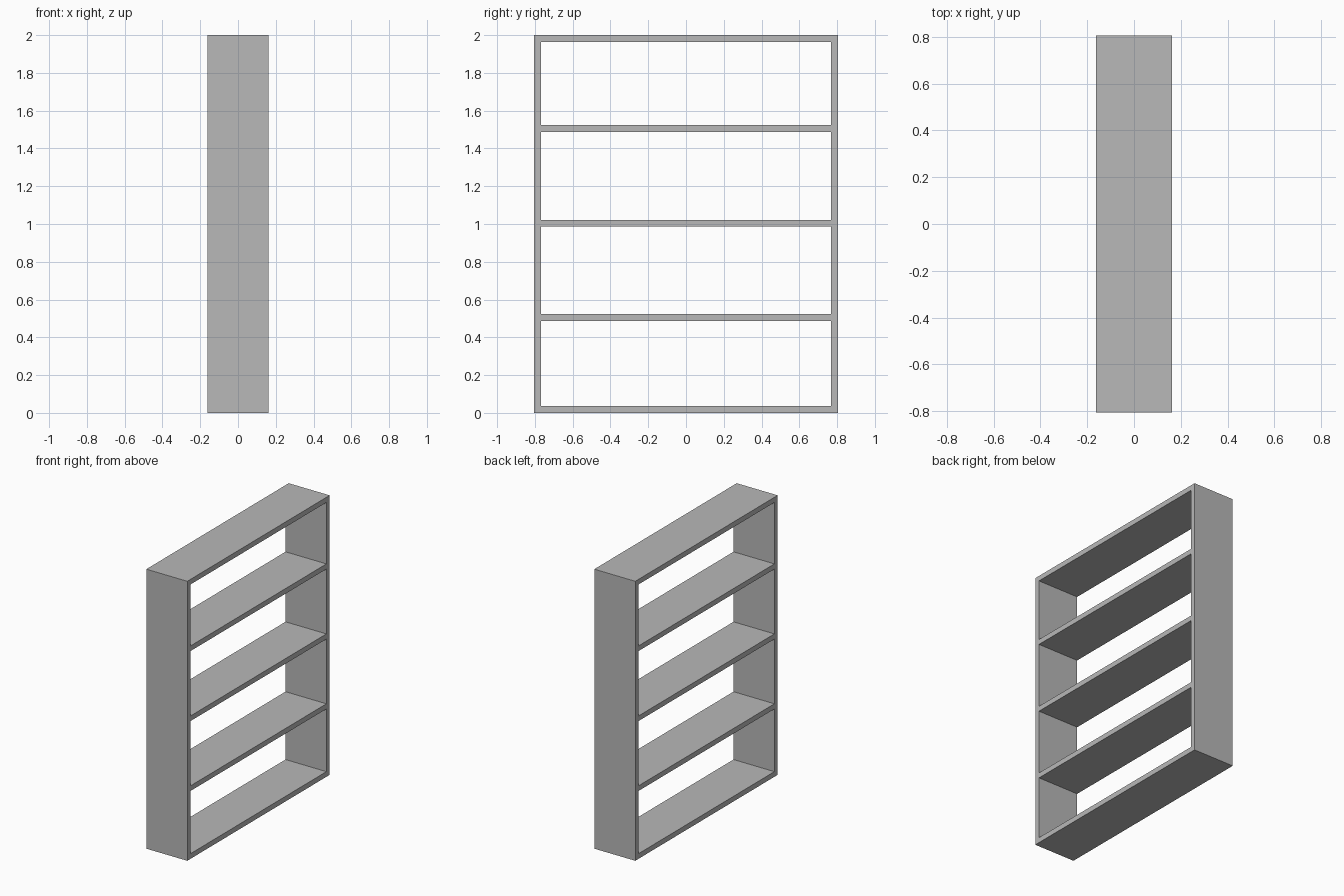
import bpy

cube = bpy.data.objects.get("Cube")
if cube:
    bpy.data.objects.remove(cube, do_unlink=True)

DEPTH, WIDTH, HEIGHT, BOARD = 0.324, 1.61, 2.0, 0.037

# Single grey finish
grey = bpy.data.materials.new("plain_grey")
grey.use_nodes = True
colour = (0.48, 0.48, 0.48, 1)
grey.diffuse_color = colour
grey.node_tree.nodes["Principled BSDF"].inputs["Base Color"].default_value = colour


def board(name, size, location):
    bpy.ops.mesh.primitive_cube_add(size=1, location=location)
    obj = bpy.context.object
    obj.name = name
    obj.scale = size
    bpy.ops.object.transform_apply(location=False, rotation=False, scale=True)
    obj.data.materials.append(grey)
    return obj


# Full-height uprights at both ends
for name, side in (("front_upright", -1), ("back_upright", 1)):
    board(name, (DEPTH, BOARD, HEIGHT), (0, side * (WIDTH - BOARD) / 2, HEIGHT / 2))

# Base, three shelves and top, fitted between the uprights
levels = {
    "base_board": BOARD / 2,
    "lower_shelf": 0.504,
    "middle_shelf": 1.004,
    "upper_shelf": 1.505,
    "top_board": HEIGHT - BOARD / 2,
}
for name, z in levels.items():
    board(name, (DEPTH, WIDTH - 2 * BOARD, BOARD), (0, 0, z))
